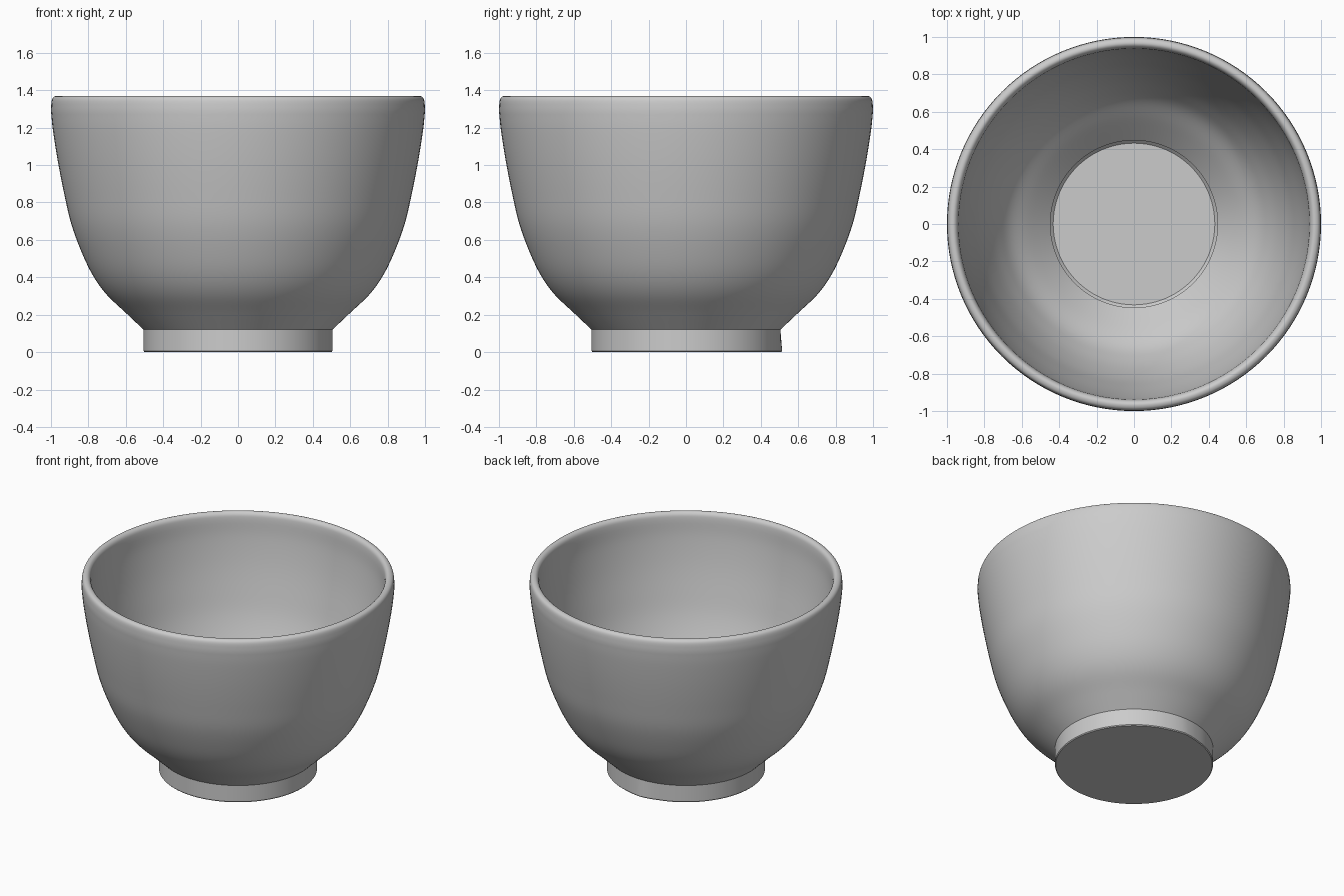
import bpy, bmesh, math
from mathutils import Vector

if "Cube" in bpy.data.objects:
    bpy.data.objects.remove(bpy.data.objects["Cube"])

SEGMENTS = 128


def smooth_curve(pts, steps=5):
    """Catmull-Rom curve through (radius, height) points."""
    p = [Vector(q) for q in pts]
    p = [2 * p[0] - p[1]] + p + [2 * p[-1] - p[-2]]
    out = []
    for a, b, c, d in zip(p, p[1:], p[2:], p[3:]):
        for i in range(steps):
            t = i / steps
            out.append(0.5 * (2 * b + (c - a) * t + (2 * a - 5 * b + 4 * c - d) * t * t
                              + (3 * b - a - 3 * c + d) * t ** 3))
    return out + [p[-2]]


# Outer wall from the foot joint up to the rim
outer = smooth_curve([(0.505, 0.12), (0.60, 0.21), (0.70, 0.305), (0.77, 0.40),
                      (0.83, 0.52), (0.89, 0.68), (0.93, 0.85), (0.965, 1.03),
                      (0.99, 1.19), (1.0, 1.29)])
# Rounded rim
rim = smooth_curve([(1.0, 1.29), (0.997, 1.34), (0.988, 1.362), (0.97, 1.37),
                    (0.955, 1.366), (0.943, 1.35), (0.938, 1.32)], 3)[1:]
# Inner wall down to the edge of the sunken floor
inner = smooth_curve([(0.938, 1.32), (0.93, 1.20), (0.905, 1.03), (0.87, 0.86),
                      (0.83, 0.70), (0.775, 0.55), (0.72, 0.44), (0.66, 0.35),
                      (0.56, 0.255), (0.447, 0.145)])[1:]
foot = [(0.0, 0.0), (0.50, 0.0), (0.505, 0.006)]
floor = [(0.447, 0.075), (0.432, 0.06), (0.0, 0.06)]
profile = foot + [tuple(v) for v in outer + rim + inner] + floor

# Revolve the profile into the bowl
bm = bmesh.new()
verts = [bm.verts.new((r, 0, z)) for r, z in profile]
edges = [bm.edges.new(pair) for pair in zip(verts, verts[1:])]
bmesh.ops.spin(bm, geom=verts + edges, cent=(0, 0, 0), axis=(0, 0, 1),
               angle=math.tau, steps=SEGMENTS, use_merge=True)
bmesh.ops.remove_doubles(bm, verts=bm.verts, dist=1e-5)
bmesh.ops.recalc_face_normals(bm, faces=bm.faces)

# Slight outward nick at the back of the foot
for v in bm.verts:
    if v.co.z < 0.01 and v.co.y > 0.48:
        v.co.y += 0.009 * max(0, 1 - abs(v.co.x) / 0.12)

mesh = bpy.data.meshes.new("bowl")
bm.to_mesh(mesh)
bm.free()
bowl = bpy.data.objects.new("bowl", mesh)
bpy.context.collection.objects.link(bowl)
bpy.context.view_layer.objects.active = bowl
bowl.select_set(True)
bpy.ops.object.shade_smooth_by_angle(angle=math.radians(35))
